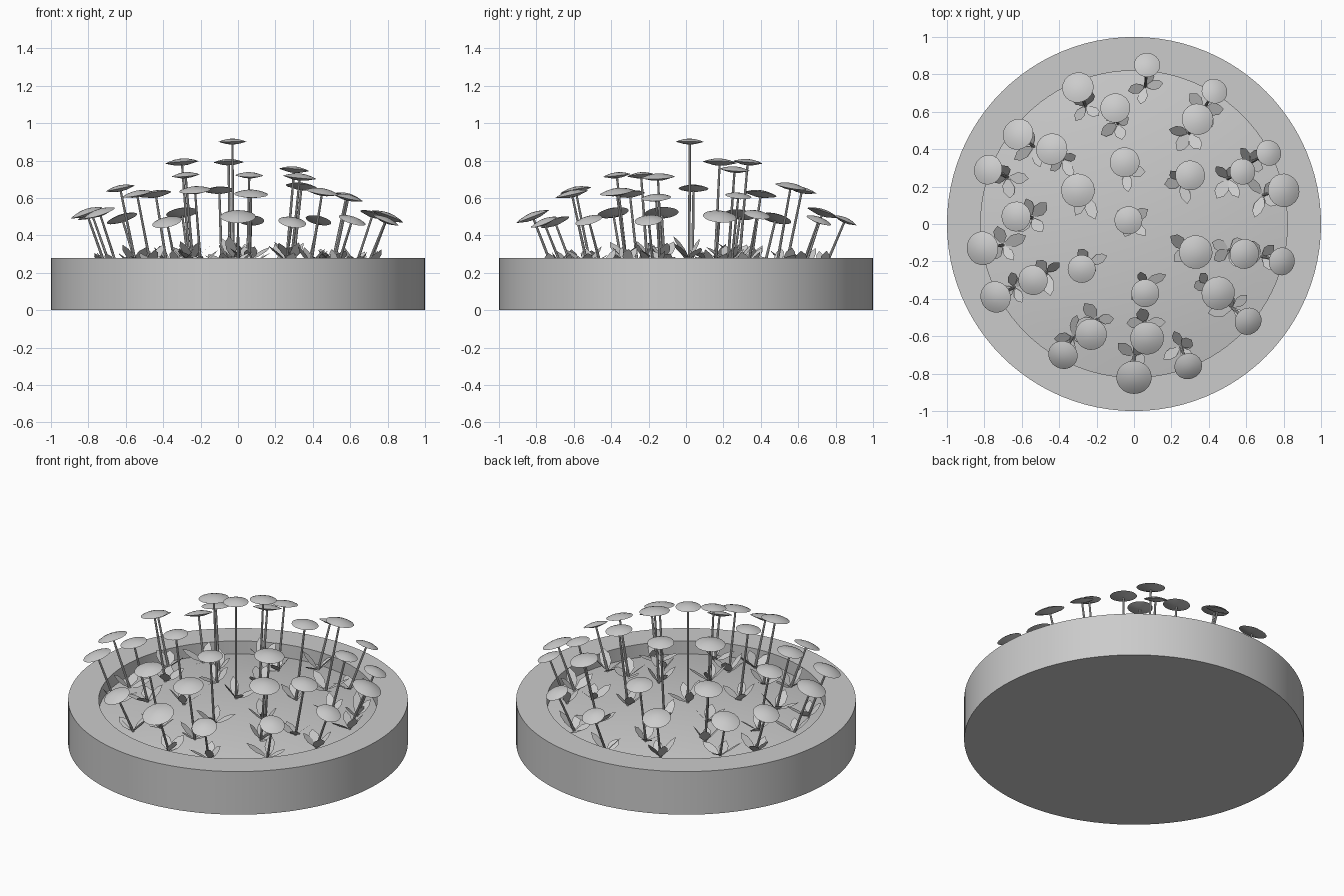
import bpy, bmesh, math, random
from mathutils import Vector, Matrix

random.seed(4)
if "Cube" in bpy.data.objects:
    bpy.data.objects.remove(bpy.data.objects["Cube"], do_unlink=True)

# One plain grey for everything
GREY = (0.6, 0.6, 0.6, 1)
stone = bpy.data.materials.new("light_grey")
stone.use_nodes = True
stone.diffuse_color = GREY
stone.node_tree.nodes["Principled BSDF"].inputs["Base Color"].default_value = GREY


def finish(bm, name, smooth=True):
    """Turn a bmesh into a named object with the shared material."""
    mesh = bpy.data.meshes.new(name)
    bm.to_mesh(mesh)
    bm.free()
    obj = bpy.data.objects.new(name, mesh)
    bpy.context.collection.objects.link(obj)
    mesh.materials.append(stone)
    if smooth:
        bpy.ops.object.select_all(action="DESELECT")
        obj.select_set(True)
        bpy.context.view_layer.objects.active = obj
        bpy.ops.object.shade_smooth_by_angle(angle=math.radians(35))
    return obj


def lathe(bm, profile, sides, matrix=Matrix()):
    """Revolve a (radius, height) profile; zero radius closes to a point."""
    rings = []
    for radius, height in profile:
        if radius == 0:
            ring = [bm.verts.new(matrix @ Vector((0, 0, height)))] * sides
        else:
            ring = []
            for i in range(sides):
                turn = math.tau * i / sides
                spot = Vector((radius * math.cos(turn), radius * math.sin(turn), height))
                ring.append(bm.verts.new(matrix @ spot))
        rings.append(ring)
    for lower, upper in zip(rings, rings[1:]):
        for i in range(sides):
            j = (i + 1) % sides
            corners = (lower[i], lower[j], upper[j], upper[i])
            bm.faces.new(list(dict.fromkeys(corners)))


def ground_height(radius):
    """Height of the gently domed bed inside the rim."""
    return 0.195 + 0.08 * (1 - (radius / INNER) ** 2)


def add_leaf(bm, base, heading, pitch, length, width):
    """Flat pointed leaf rising outward from a stem foot."""
    frame = (Matrix.Translation(base) @ Matrix.Rotation(heading, 4, "Z")
             @ Matrix.Rotation(-pitch, 4, "Y")
             @ Matrix.Rotation(random.uniform(-0.4, 0.4), 4, "X"))
    outline = [(0, 0.15), (0.4, 0.5), (0.75, 0.4), (1, 0)]
    outline += [(0.7, -0.45), (0.35, -0.5), (0, -0.15)]
    corners = [frame @ Vector((0.015 + u * length, v * width, 0)) for u, v in outline]
    bm.faces.new([bm.verts.new(c) for c in corners])


# Round planter: base, outer wall, flat rim and inner wall
INNER, RIM = 0.82, 0.28
bm = bmesh.new()
lathe(bm, [(0, 0), (1, 0), (1, RIM), (INNER, RIM), (INNER, ground_height(INNER))], 96)
finish(bm, "planter")

# Domed bed of soil
bm = bmesh.new()
steps = [INNER * (1 - i / 8) for i in range(9)]
lathe(bm, [(r, ground_height(r)) for r in steps], 96)
finish(bm, "soil_bed")

# Flower heads: x, y, radius and height in hundredths
flowers = [
    (7, 85, 7, 48), (-30, 73, 8.5, 52), (-10, 62, 8, 64), (43, 71, 7, 48),
    (34, 56, 8.5, 66), (-62, 48, 8.5, 49), (-44, 40, 8.5, 62), (72, 38, 7, 51),
    (-5, 33, 8, 79), (30, 26, 8, 75), (-78, 29, 8, 51), (58, 28, 7, 61),
    (80, 18, 9, 50), (-30, 18, 9, 79), (-63, 4, 8, 65), (-3, 2, 7.5, 90),
    (-81, -13, 9, 52), (33, -15, 9, 71), (59, -16, 8, 60), (79, -20, 7.5, 48),
    (-28, -24, 7.5, 72), (-54, -30, 8, 62), (-74, -39, 8.5, 52), (6, -37, 7.5, 72),
    (45, -37, 9, 63), (61, -52, 7.5, 48), (-23, -59, 8.5, 64), (-38, -70, 8, 47),
    (7, -61, 9, 62), (0, -82, 9.5, 50), (29, -76, 7.5, 47),
]
heads, stems, leaves = bmesh.new(), bmesh.new(), bmesh.new()
head_profile = [(0, -0.2), (0.4, -0.16), (1, 0), (0.75, 0.1), (0.4, 0.19), (0, 0.24)]

for index, values in enumerate(flowers):
    x, y, size, z = (value / 100 for value in values)
    top = Vector((x, y, z))
    foot = Vector((x, y, 0)) * 0.865
    foot.z = ground_height(foot.length)
    axis = top - foot
    tilt = axis.to_track_quat("Z", "Y").to_matrix().to_4x4()

    # Shallow disc head, square to its stem
    lathe(heads, [(r * size, h * size) for r, h in head_profile], 20,
          Matrix.Translation(top) @ tilt)

    # Thin stem leaning outward
    lathe(stems, [(0.008, -0.02), (0.006, axis.length - size * 0.1)], 8,
          Matrix.Translation(foot) @ tilt)

    # Leaves fanned around the foot
    start = random.uniform(0, math.tau)
    for k in range(4):
        heading = start + math.tau * k / 4 + random.uniform(-0.4, 0.4)
        add_leaf(leaves, foot, heading, random.uniform(0.35, 0.95),
                 random.uniform(0.09, 0.14), random.uniform(0.05, 0.07))

finish(heads, "flower_heads")
finish(stems, "flower_stems")
finish(leaves, "leaves", smooth=False)
